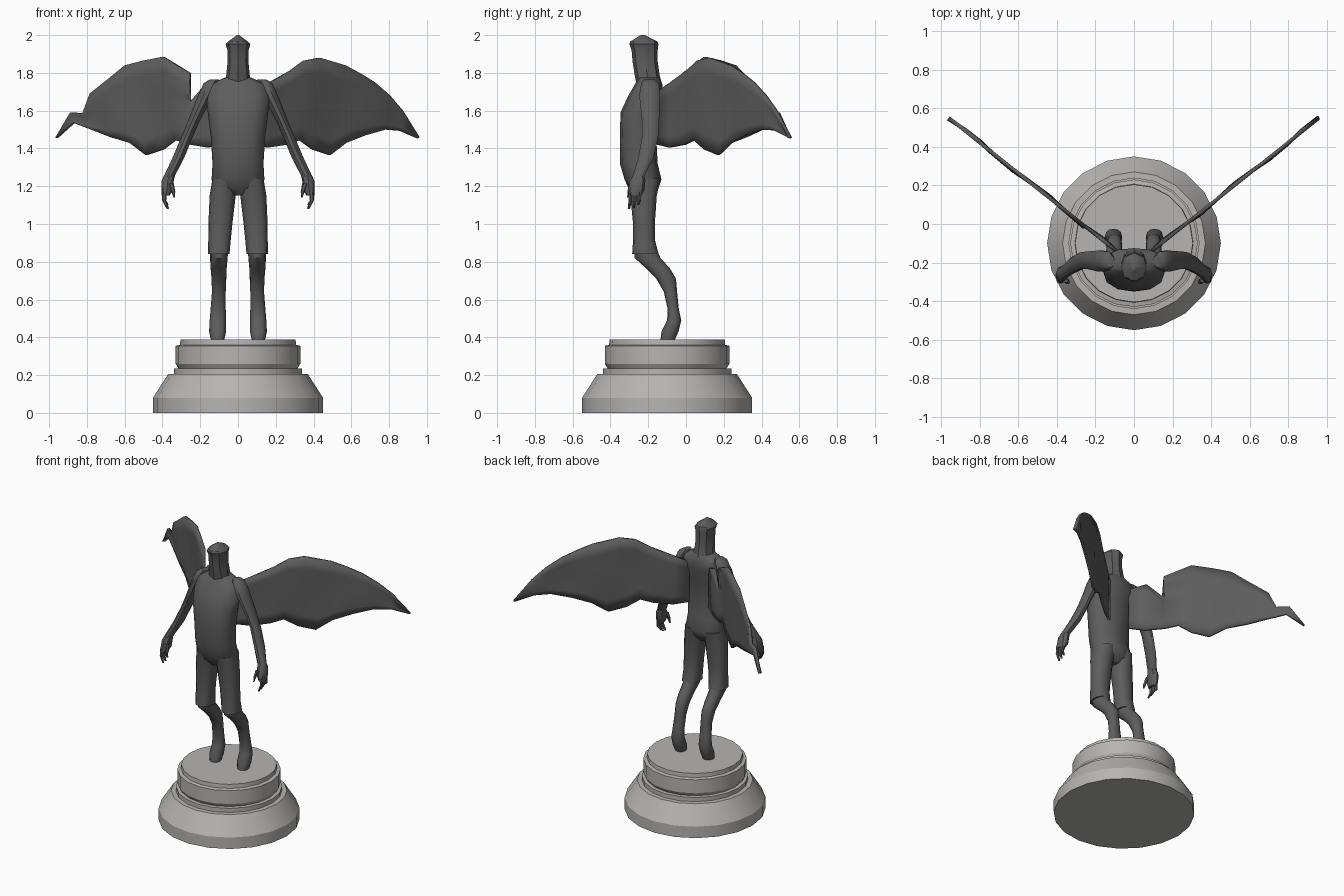
import bpy, bmesh, math

def material(name, v):
    m = bpy.data.materials.new(name)
    m.diffuse_color = (v[0], v[1], v[2], 1)
    return m

DARK = material("dark stone", (0.11, 0.11, 0.11))
PALE = material("pale stone", (0.47, 0.46, 0.445))

def finish(name, bm, mat, angle=40):
    bmesh.ops.recalc_face_normals(bm, faces=bm.faces)
    me = bpy.data.meshes.new(name)
    bm.to_mesh(me)
    bm.free()
    me.materials.append(mat)
    ob = bpy.data.objects.new(name, me)
    bpy.context.collection.objects.link(ob)
    bpy.ops.object.select_all(action='DESELECT')
    ob.select_set(True)
    bpy.context.view_layer.objects.active = ob
    bpy.ops.object.shade_smooth_by_angle(angle=math.radians(angle))
    return ob

def loft(name, rings, n=12, p=1.0, s=1, mat=DARK, angle=40):
    """Skin horizontal rings given as (z, x_min, x_max, y_min, y_max)."""
    bm = bmesh.new()
    loops = []
    for z, x0, x1, y0, y1 in rings:
        loop = []
        for i in range(n):
            a = 2 * math.pi * i / n
            c, d = math.cos(a), math.sin(a)
            c = math.copysign(abs(c) ** p, c)
            d = math.copysign(abs(d) ** p, d)
            loop.append(bm.verts.new((s * ((x0 + x1) / 2 + c * (x1 - x0) / 2),
                                      (y0 + y1) / 2 + d * (y1 - y0) / 2, z)))
        loops.append(loop)
    for a, b in zip(loops, loops[1:]):
        for i in range(n):
            j = (i + 1) % n
            bm.faces.new((a[i], a[j], b[j], b[i]))
    bm.faces.new(loops[0])
    bm.faces.new(loops[-1])
    return finish(name, bm, mat, angle)

# Pedestal, turned profile (z, radius)
profile = [(0, .45), (.08, .45), (.205, .37), (.206, .34), (.235, .34), (.236, .315),
           (.26, .33), (.355, .33), (.36, .307), (.388, .305)]
loft("pedestal", [(z, -r, r, -.1 - r, -.1 + r) for z, r in profile], n=20, mat=PALE, angle=30)

# Torso and hooded head, half widths
torso = [(1.15, .05, -.27, -.18), (1.19, .125, -.305, -.145), (1.235, .14, -.325, -.13),
         (1.32, .135, -.35, -.15), (1.45, .143, -.35, -.157), (1.59, .16, -.347, -.145),
         (1.68, .17, -.305, -.125), (1.74, .15, -.27, -.125), (1.775, .07, -.255, -.14)]
loft("torso", [(z, -w, w, a, b) for z, w, a, b in torso], p=.85)
head = [(1.73, .075, -.26, -.125), (1.79, .062, -.272, -.14), (1.86, .055, -.283, -.15),
        (1.92, .056, -.288, -.15), (1.953, .066, -.3, -.146), (1.966, .052, -.295, -.15),
        (2.0, .006, -.24, -.22)]
loft("hooded_head", [(z, -w, w, a, b) for z, w, a, b in head], n=8, p=.85, angle=30)

thigh = [(1.24, .0, .135, -.315, -.135), (1.15, .012, .15, -.295, -.155),
         (1.0, .03, .157, -.28, -.165), (.92, .038, .157, -.28, -.165),
         (.84, .045, .16, -.285, -.145)]
shin = [(.9, .05, .15, -.272, -.168), (.82, .055, .148, -.272, -.135),
        (.765, .06, .145, -.21, -.085), (.71, .062, .14, -.157, -.053),
        (.64, .065, .138, -.117, -.047), (.55, .065, .145, -.097, -.038),
        (.49, .063, .15, -.1, -.025), (.43, .063, .153, -.13, -.04),
        (.385, .073, .143, -.135, -.06)]
arm = [(1.765, .1, .15, -.225, -.16), (1.745, .1, .182, -.24, -.14),
       (1.68, .13, .212, -.25, -.135), (1.54, .205, .267, -.235, -.14),
       (1.46, .24, .3, -.235, -.145), (1.35, .285, .347, -.255, -.17),
       (1.25, .337, .394, -.285, -.222)]
hand = [(1.26, .333, .39, -.28, -.222), (1.23, .34, .404, -.297, -.215),
        (1.18, .345, .406, -.308, -.22), (1.15, .362, .405, -.308, -.235)]

for side, s in (("left", 1), ("right", -1)):
    loft(side + "_breeches", thigh, p=.8, s=s)
    loft(side + "_shin_and_foot", shin, p=.9, s=s)
    loft(side + "_arm", arm, n=10, s=s)
    loft(side + "_hand", hand, n=8, s=s)
    # Fingers curling inward, and a thumb
    for k, (y, tip) in enumerate([(-.295, 1.08), (-.27, 1.085), (-.247, 1.1)]):
        loft(f"{side}_finger_{k}", [(1.17, .375, .402, y - .012, y + .012),
                                    (1.125, .38, .402, y - .012, y + .01),
                                    (tip, .366, .378, y - .012, y)], n=6, s=s)
    loft(side + "_thumb", [(1.215, .34, .37, -.305, -.275), (1.17, .332, .352, -.312, -.288),
                           (1.14, .335, .342, -.312, -.302)], n=6, s=s)

def wing(name, columns, s):
    """Rippled membrane between upper and lower outline points (xt, zt, xb, zb)."""
    bm = bmesh.new()
    rows, grid = 6, []
    for k, (xt, zt, xb, zb) in enumerate(columns):
        col = []
        for r in range(rows + 1):
            t = r / rows
            x, z = xt + (xb - xt) * t, zt + (zb - zt) * t
            off = .009 * math.sin(math.pi * t) * math.sin(k * 1.5)
            y = -.11 + (x - .13) * .795
            col.append(bm.verts.new((s * (x - .62 * off), y + .78 * off, z)))
        grid.append(col)
    for a, b in zip(grid, grid[1:]):
        for i in range(rows):
            bm.faces.new((a[i], a[i + 1], b[i + 1], b[i]))
    ob = finish(name, bm, DARK)
    mod = ob.modifiers.new("thickness", 'SOLIDIFY')
    mod.thickness, mod.offset = .018, 0

# Whole wing on one side, broken wing on the other
wing("whole_wing", [(.08, 1.7, .08, 1.42), (.16, 1.745, .16, 1.405), (.275, 1.81, .26, 1.42),
                    (.35, 1.865, .325, 1.445), (.43, 1.88, .395, 1.395), (.565, 1.84, .485, 1.365),
                    (.64, 1.8, .57, 1.43), (.72, 1.75, .67, 1.47), (.8, 1.68, .775, 1.5),
                    (.87, 1.6, .86, 1.495), (.96, 1.46, .955, 1.455)], 1)
wing("broken_wing", [(.08, 1.7, .08, 1.42), (.17, 1.74, .16, 1.405), (.25, 1.65, .25, 1.42),
                     (.255, 1.8, .262, 1.422), (.395, 1.885, .33, 1.445), (.5, 1.865, .395, 1.395),
                     (.595, 1.84, .485, 1.365), (.68, 1.77, .57, 1.43), (.78, 1.69, .67, 1.46),
                     (.82, 1.585, .775, 1.5), (.885, 1.59, .87, 1.535), (.96, 1.46, .957, 1.455)], -1)
